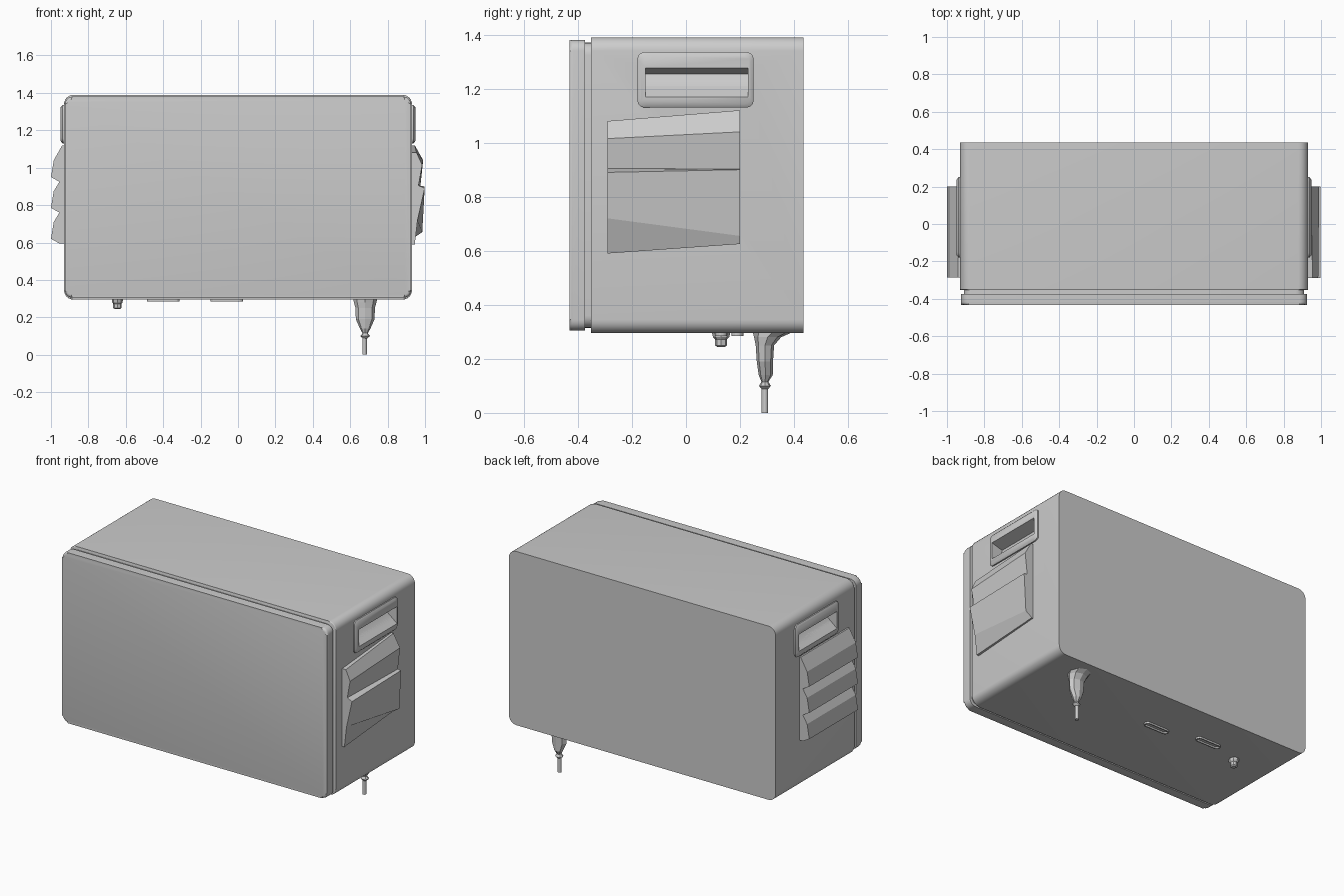
import bpy
import bmesh
from math import cos, sin, pi, radians

if "Cube" in bpy.data.objects:
    bpy.data.objects.remove(bpy.data.objects["Cube"])

GREY = (0.6, 0.6, 0.6, 1)
grey = bpy.data.materials.new("light grey casing")
grey.use_nodes = True
grey.diffuse_color = GREY
grey.node_tree.nodes["Principled BSDF"].inputs["Base Color"].default_value = GREY


def activate(ob):
    bpy.ops.object.select_all(action="DESELECT")
    ob.select_set(True)
    bpy.context.view_layer.objects.active = ob


def loft(name, rings, bevel=0):
    """Skin matching rings of points and cap both ends."""
    bm = bmesh.new()
    loops = [[bm.verts.new(p) for p in ring] for ring in rings]
    n = len(loops[0])
    for low, high in zip(loops, loops[1:]):
        for i in range(n):
            j = (i + 1) % n
            bm.faces.new((low[i], low[j], high[j], high[i]))
    caps = [bm.faces.new(loops[0]), bm.faces.new(loops[-1])]
    if bevel:
        edges = [e for f in caps[:1] for e in f.edges]
        bmesh.ops.bevel(bm, geom=edges, offset=bevel, segments=3,
                        profile=0.5, affect="EDGES")
    bmesh.ops.recalc_face_normals(bm, faces=bm.faces)
    mesh = bpy.data.meshes.new(name)
    bm.to_mesh(mesh)
    bm.free()
    mesh.materials.append(grey)
    ob = bpy.data.objects.new(name, mesh)
    bpy.context.collection.objects.link(ob)
    return ob


def rounded(a0, a1, b0, b1, r, steps=6):
    """Outline of a rounded rectangle."""
    corners = ((a1 - r, b1 - r), (a0 + r, b1 - r), (a0 + r, b0 + r), (a1 - r, b0 + r))
    return [(a + r * cos((k + i / steps) * pi / 2), b + r * sin((k + i / steps) * pi / 2))
            for k, (a, b) in enumerate(corners) for i in range(steps + 1)]


def along_y(name, outline, y0, y1, bevel=0):
    return loft(name, [[(x, y, z) for x, z in outline] for y in (y0, y1)], bevel)


def smooth(ob):
    activate(ob)
    bpy.ops.object.shade_smooth_by_angle(angle=radians(35))


def cut(ob, cutter):
    mod = ob.modifiers.new("pocket", "BOOLEAN")
    mod.operation = "DIFFERENCE"
    mod.solver = "EXACT"
    mod.object = cutter
    activate(ob)
    bpy.ops.object.modifier_apply(modifier=mod.name)


# Casing, recessed neck and front panel
body = along_y("body", rounded(-0.93, 0.93, 0.295, 1.39, 0.05), -0.352, 0.435, 0.006)
neck = along_y("front_neck", rounded(-0.91, 0.91, 0.315, 1.37, 0.045), -0.39, -0.34)
panel = along_y("front_panel", rounded(-0.925, 0.925, 0.305, 1.38, 0.04), -0.432, -0.374, 0.014)

# Side handles with a sloping finger pocket
for s, side in ((1, "left"), (-1, "right")):
    frame = [[(s * x, y, z) for y, z in rounded(-0.18 + d, 0.25 - d, 1.13 + d, 1.335 - d, 0.025, 3)]
             for x, d in ((0.9, 0), (0.938, 0), (0.948, 0.012))]
    handle = loft(side + "_handle", frame)
    wedge = ((0.96, 1.28), (0.87, 1.255), (0.88, 1.225), (0.96, 1.16))
    cutter = along_y("handle_cutter", [(s * x, z) for x, z in wedge], -0.15, 0.23)
    cutter.hide_render = True
    cut(body, cutter)
    cut(handle, cutter)
    bpy.data.objects.remove(cutter)
    smooth(handle)

for ob in (body, neck, panel):
    smooth(ob)

# Louvred side vents: front profile lofted to back profile
left_front = ((0.9, 1.08), (0.955, 1.08), (0.985, 1.015), (0.965, 0.905),
              (0.998, 0.89), (0.96, 0.72), (0.945, 0.59), (0.9, 0.59))
left_back = ((0.9, 1.12), (0.945, 1.12), (0.99, 1.04), (0.975, 0.902),
             (0.998, 0.9), (0.985, 0.655), (0.94, 0.625), (0.9, 0.625))
loft("left_vent", [[(x, -0.29, z) for x, z in left_front],
                   [(x, 0.2, z) for x, z in left_back]])

louvres = [(-0.9, 1.12), (-0.94, 1.12)]
for top in (1.05, 0.885, 0.72):
    louvres += [(-0.985, top - 0.01), (-1, top - 0.10), (-0.955, top - 0.125)]
louvres += [(-0.9, 0.595)]
along_y("right_vent", louvres, -0.285, 0.2)


def turned(name, x, y, sections, sides=8):
    """Stack of elliptical sections: height, radii and sideways shift in y."""
    return loft(name, [[(x + rx * cos(2 * pi * i / sides),
                         y + dy + ry * sin(2 * pi * i / sides), z)
                        for i in range(sides)] for z, rx, ry, dy in sections])


# Drain fitting and pipe under the casing
turned("drain_fitting", 0.68, 0.292,
       [(0.3, 0.065, 0.075, 0.03), (0.28, 0.06, 0.05, 0.01), (0.25, 0.052, 0.034, 0),
        (0.19, 0.05, 0.03, 0), (0.14, 0.028, 0.026, 0.003), (0.115, 0.014, 0.013, 0),
        (0.1, 0.026, 0.022, 0), (0.088, 0.012, 0.012, 0)])
turned("drain_pipe", 0.677, 0.292, [(0.1, 0.012, 0.012, 0), (0, 0.012, 0.012, 0)], 12)

# Small valve under the casing
turned("valve", -0.645, 0.13,
       [(0.3, 0.03, 0.035, 0), (0.28, 0.028, 0.03, 0), (0.272, 0.022, 0.022, 0),
        (0.25, 0.022, 0.022, 0), (0.244, 0.014, 0.014, 0)])

# Slot rims on the underside
for name, x, y in (("centre_slot", -0.06, 0.13), ("side_slot", -0.4, 0.19)):
    shape = ((0.3, 0.022), (0.284, 0.022), (0.284, 0.015), (0.293, 0.013))
    loft(name, [[(a, b, z) for a, b in rounded(x - 0.065 - r, x + 0.065 + r, y - r, y + r, r * 0.98, 4)]
                for z, r in shape])
